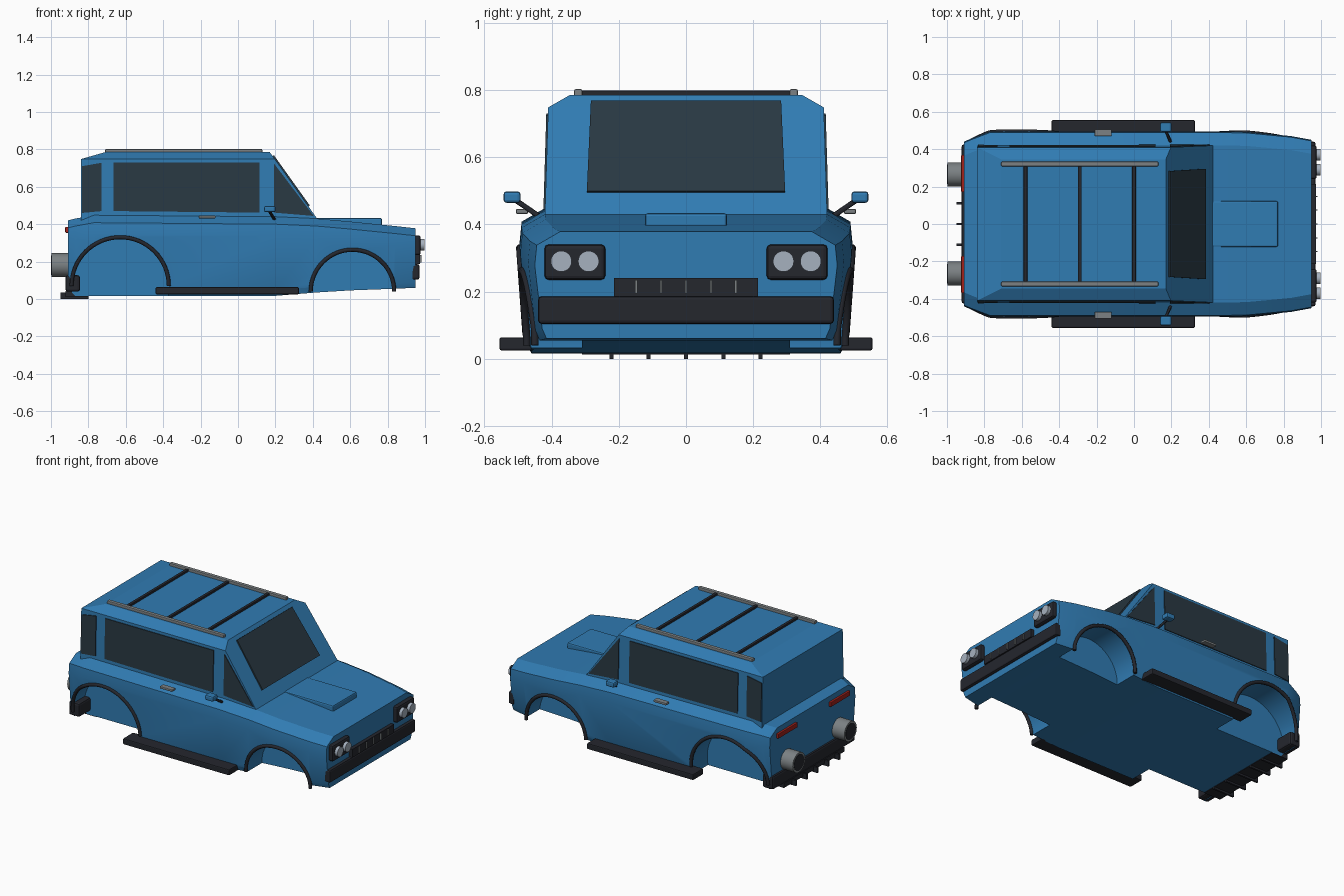
import bpy, bmesh, math
from mathutils import Vector

if "Cube" in bpy.data.objects:
    bpy.data.objects.remove(bpy.data.objects["Cube"])


def material(name, rgb):
    m = bpy.data.materials.new(name)
    m.diffuse_color = (*rgb, 1)
    m.use_nodes = True
    m.node_tree.nodes["Principled BSDF"].inputs["Base Color"].default_value = m.diffuse_color
    return m


BLUE = material("blue_paint", (0.03, 0.2, 0.45))
DARK = material("black_trim", (0.018, 0.02, 0.027))
GLASS = material("tinted_glass", (0.022, 0.04, 0.055))
RED = material("red_lens", (0.35, 0.015, 0.01))
LAMP = material("lamp_glass", (0.38, 0.44, 0.52))
STEEL = material("steel", (0.2, 0.22, 0.23))


def loft(name, rings, mat):
    """Join equal-length closed rings of points and cap both ends."""
    bm = bmesh.new()
    vs = [[bm.verts.new(p) for p in r] for r in rings]
    n = len(vs[0])
    for a, b in zip(vs, vs[1:]):
        for i in range(n):
            bm.faces.new((a[i], a[(i + 1) % n], b[(i + 1) % n], b[i]))
    bm.faces.new(vs[0])
    bm.faces.new(vs[-1])
    bmesh.ops.recalc_face_normals(bm, faces=bm.faces)
    me = bpy.data.meshes.new(name)
    bm.to_mesh(me)
    bm.free()
    ob = bpy.data.objects.new(name, me)
    bpy.context.collection.objects.link(ob)
    me.materials.append(mat)
    return ob


def smooth(ob, angle=30):
    bpy.ops.object.select_all(action='DESELECT')
    ob.select_set(True)
    bpy.context.view_layer.objects.active = ob
    bpy.ops.object.shade_smooth_by_angle(angle=math.radians(angle))


def bevel(ob, width, segments=2):
    m = ob.modifiers.new("bevel", 'BEVEL')
    m.width, m.segments, m.limit_method = width, segments, 'ANGLE'


def box(name, x, y, z, mat, r=0.0):
    ring = [(x[0], y[0]), (x[1], y[0]), (x[1], y[1]), (x[0], y[1])]
    ob = loft(name, [[(a, b, h) for a, b in ring] for h in z], mat)
    if r:
        bevel(ob, r)
    return ob


def pair(name, x, y, z, mat, r=0.0):
    for side, s in (("left", 1), ("right", -1)):
        box(f"{side}_{name}", x, sorted((s * y[0], s * y[1])), z, mat, r)


def rod(name, a, b, radius, mat, n=32):
    a, b = Vector(a), Vector(b)
    bpy.ops.mesh.primitive_cylinder_add(vertices=n, radius=radius, depth=(b - a).length,
                                        location=(a + b) / 2)
    ob = bpy.context.object
    ob.name = name
    ob.rotation_euler = (b - a).to_track_quat('Z', 'Y').to_euler()
    ob.data.materials.append(mat)
    smooth(ob)
    return ob


# Lower body: stations of x, half width, bottom, top
STATIONS = [(-0.91, 0.44, 0.06, 0.42), (-0.87, 0.457, 0.015, 0.43), (-0.77, 0.495, 0.015, 0.448),
            (0.2, 0.495, 0.017, 0.44), (0.42, 0.495, 0.035, 0.43), (0.6, 0.493, 0.046, 0.414),
            (0.84, 0.47, 0.055, 0.39), (0.95, 0.45, 0.06, 0.378)]


def body_ring(x, w, b, t):
    half = [(w - 0.035, b), (w - 0.022, b + 0.03), (w, t - 0.1), (w - 0.006, t - 0.04), (w - 0.075, t)]
    return [(x, y, z) for y, z in half] + [(x, -y, z) for y, z in reversed(half)]


def body_y(x, z):
    """Half width of the body side at a given x and z."""
    for p, q in zip(STATIONS, STATIONS[1:]):
        if x <= q[0]:
            k = (x - p[0]) / (q[0] - p[0])
            w, b, t = (p[i] + k * (q[i] - p[i]) for i in (1, 2, 3))
            h = (z - b - 0.03) / (t - b - 0.13)
            return w - 0.022 * (1 - max(0, min(1, h)))


body = loft("body", [body_ring(*s) for s in STATIONS], BLUE)

# Wheel wells and arch trims: name, centre x, centre z, radius
ARCHES = [("rear", -0.63, 0.07, 0.26), ("front", 0.612, 0.04, 0.223)]
for name, cx, cz, r in ARCHES:
    for side, s in (("left", 1), ("right", -1)):
        cutter = rod("well_cutter", (cx, s * 0.31, cz), (cx, s * 0.7, cz), r, BLUE, 64)
        cutter.hide_render = True
        m = body.modifiers.new("well", 'BOOLEAN')
        m.operation, m.solver, m.object = 'DIFFERENCE', 'EXACT', cutter
        bpy.context.view_layer.objects.active = body
        bpy.ops.object.modifier_apply(modifier=m.name)
        bpy.data.objects.remove(cutter)
        cu = bpy.data.curves.new(f"{side}_{name}_arch_trim", 'CURVE')
        cu.dimensions, cu.bevel_depth, cu.bevel_resolution = '3D', 0.011, 2
        cu.use_fill_caps = True
        sp = cu.splines.new('POLY')
        sp.points.add(32)
        for i, p in enumerate(sp.points):
            a = math.pi * i / 32
            x, z = cx + r * math.cos(a), cz + r * math.sin(a)
            p.co = (x, s * (body_y(x, z) + 0.001), z, 1)
        cu.materials.append(DARK)
        bpy.context.collection.objects.link(bpy.data.objects.new(cu.name, cu))
smooth(body, 25)

# Cabin with chamfered roof edges: rear x, front x, half width, height
CABIN = [(-0.84, 0.43, 0.42, 0.42), (-0.84, 0.197, 0.41, 0.748), (-0.71, 0.17, 0.345, 0.785)]
loft("cabin", [[(a, -w, z), (b, -w, z), (b, w, z), (a, w, z)] for a, b, w, z in CABIN], BLUE)

# Side windows as thin panels following the cabin side
PANES = {"quarter_window": [(-0.835, 0.46), (-0.73, 0.47), (-0.73, 0.728), (-0.835, 0.71)],
         "door_window": [(-0.665, 0.47), (0.115, 0.462), (0.115, 0.73), (-0.665, 0.73)],
         "front_window": [(0.192, 0.462), (0.405, 0.444), (0.192, 0.725)]}
for name, pts in PANES.items():
    for side, s in (("left", 1), ("right", -1)):
        loft(f"{side}_{name}", [[(x, s * (0.42 - (z - 0.42) * 0.03 + d), z) for x, z in pts]
                                for d in (-0.01, 0.005)], GLASS)
loft("windshield", [[(x + d, y, z + 0.7 * d) for x, y, z in
                     ((0.377, -0.295, 0.495), (0.377, 0.295, 0.495),
                      (0.185, 0.283, 0.764), (0.185, -0.283, 0.764))] for d in (-0.01, 0.007)], GLASS)

# Hood scoop and roof rack
box("hood_scoop", (0.40, 0.77), (-0.122, 0.122), (0.38, 0.433), BLUE, 0.008)
pair("roof_rail", (-0.71, 0.13), (0.308, 0.333), (0.78, 0.802), STEEL, 0.005)
for i, x in enumerate((-0.58, -0.29, 0.0)):
    box(f"roof_crossbar_{i + 1}", (x - 0.01, x + 0.01), (-0.315, 0.315), (0.78, 0.798), DARK, 0.004)

# Side steps, door handles and mirrors
pair("side_step", (-0.44, 0.325), (0.45, 0.555), (0.025, 0.064), DARK, 0.006)
pair("door_handle", (-0.21, -0.12), (0.47, 0.506), (0.431, 0.446), STEEL, 0.004)
pair("mirror", (0.14, 0.2), (0.492, 0.543), (0.464, 0.498), BLUE, 0.009)
for side, s in (("left", 1), ("right", -1)):
    rod(f"{side}_mirror_arm", (0.195, s * 0.44, 0.426), (0.165, s * 0.51, 0.474), 0.008, DARK, 12)

# Front end
pair("headlight_housing", (0.93, 0.977), (0.24, 0.421), (0.235, 0.34), DARK, 0.012)
for side, s in (("left", 1), ("right", -1)):
    for part, y in (("inner", 0.29), ("outer", 0.371)):
        rod(f"{side}_{part}_headlight", (0.96, s * y, 0.29), (0.997, s * y, 0.29), 0.031, LAMP)
box("grille", (0.93, 0.973), (-0.214, 0.214), (0.186, 0.24), DARK)
for i in range(5):
    y = (i - 2) * 0.074
    box(f"grille_bar_{i + 1}", (0.96, 0.981), (y - 0.003, y + 0.003), (0.194, 0.234), STEEL)
box("front_bumper", (0.93, 0.97), (-0.44, 0.44), (0.104, 0.186), DARK, 0.01)

# Rear end
box("rear_bumper", (-0.922, -0.845), (-0.425, 0.425), (0.04, 0.127), DARK, 0.012)
box("diffuser_plate", (-0.922, -0.80), (-0.31, 0.31), (0.012, 0.042), DARK)
for i in range(5):
    y = (i - 2) * 0.111
    box(f"diffuser_fin_{i + 1}", (-0.95, -0.80), (y - 0.006, y + 0.006), (0.0, 0.035), DARK)
pair("taillight", (-0.924, -0.89), (0.17, 0.37), (0.354, 0.385), RED, 0.004)
for side, s in (("left", 1), ("right", -1)):
    rod(f"{side}_exhaust", (-0.88, s * 0.265, 0.181), (-0.998, s * 0.265, 0.181), 0.064, STEEL)
    rod(f"{side}_exhaust_opening", (-0.98, s * 0.265, 0.181), (-1.0, s * 0.265, 0.181), 0.052, DARK)
